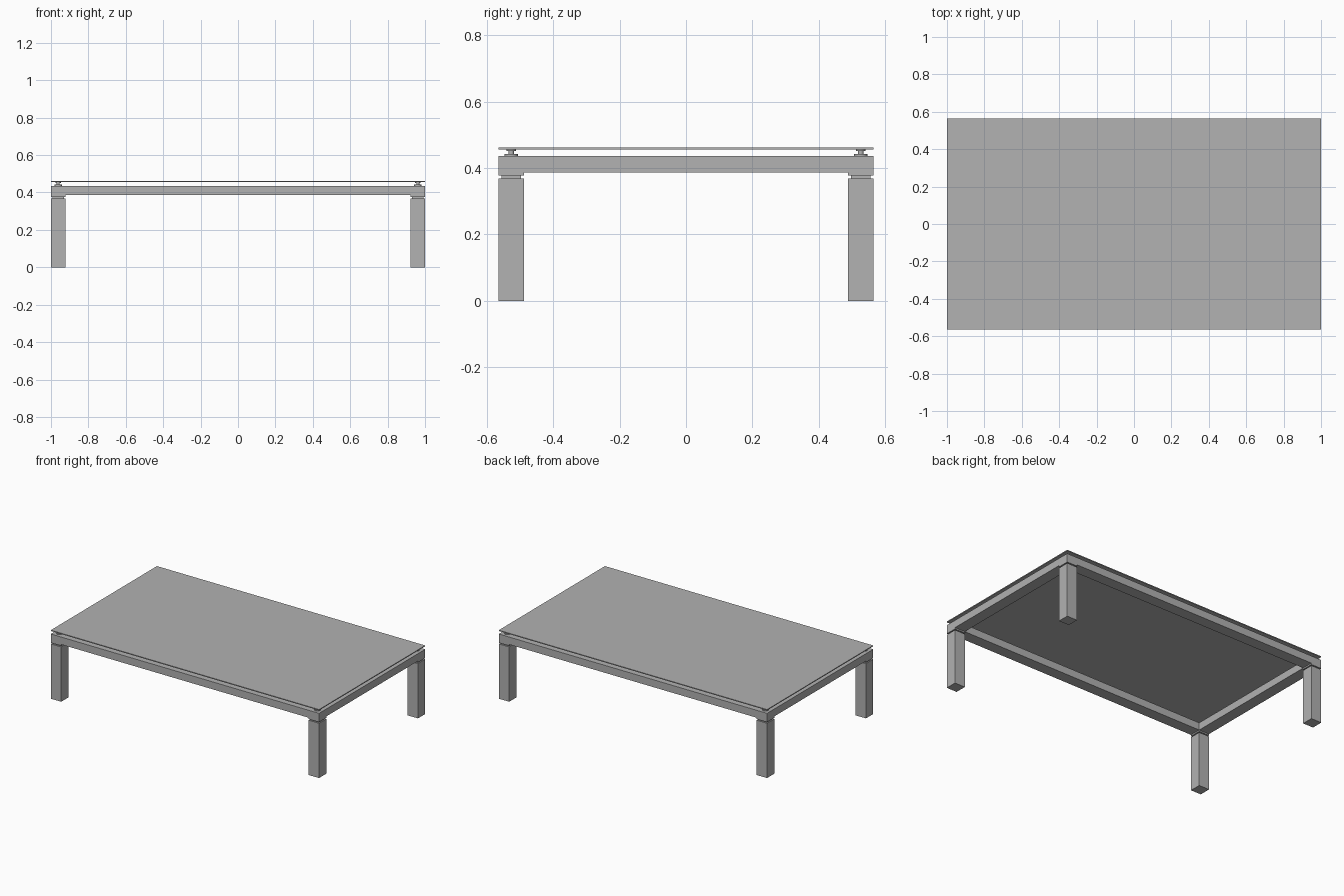
import bpy
import bmesh
from mathutils import Matrix

if "Cube" in bpy.data.objects:
    bpy.data.objects.remove(bpy.data.objects["Cube"], do_unlink=True)

HX, HY = 1.0, 0.565      # half size of the table
LEG = 0.077              # leg and rail width
CX, CY = HX - LEG / 2, HY - LEG / 2

grey = bpy.data.materials.new("mid grey")
grey.use_nodes = True
colour = (0.445, 0.445, 0.445, 1)
grey.diffuse_color = colour
grey.node_tree.nodes["Principled BSDF"].inputs["Base Color"].default_value = colour


def finish(name, bm):
    mesh = bpy.data.meshes.new(name)
    bm.to_mesh(mesh)
    bm.free()
    mesh.materials.append(grey)
    obj = bpy.data.objects.new(name, mesh)
    bpy.context.collection.objects.link(obj)
    return obj


def box(name, x, y, z0, z1, wx, wy):
    bm = bmesh.new()
    place = Matrix.Translation((x, y, (z0 + z1) / 2)) @ Matrix.Diagonal((wx, wy, z1 - z0, 1))
    bmesh.ops.create_cube(bm, size=1, matrix=place)
    return finish(name, bm)


def disc(name, x, y, z0, z1, r0, r1):
    bm = bmesh.new()
    bmesh.ops.create_cone(bm, cap_ends=True, segments=24, radius1=r0, radius2=r1,
                          depth=z1 - z0, matrix=Matrix.Translation((x, y, (z0 + z1) / 2)))
    obj = finish(name, bm)
    bpy.ops.object.select_all(action='DESELECT')
    obj.select_set(True)
    bpy.context.view_layer.objects.active = obj
    bpy.ops.object.shade_smooth_by_angle()


# Thin table top
box("table_top", 0, 0, 0.456, 0.462, 2 * HX, 2 * HY)

# Rails between the corner blocks
for side, word in ((-1, "front"), (1, "back")):
    box(word + "_rail", 0, side * CY, 0.386, 0.436, 2 * (HX - LEG), LEG)
for side, word in ((-1, "right"), (1, "left")):
    box(word + "_rail", side * CX, 0, 0.386, 0.436, LEG, 2 * (HY - LEG))

# Corners: leg, recessed neck, block and the standoff under the top
for sx, xw in ((-1, "right"), (1, "left")):
    for sy, yw in ((-1, "front"), (1, "back")):
        name = f"{yw}_{xw}_"
        x, y = sx * CX, sy * CY
        box(name + "leg", x, y, 0, 0.369, LEG, LEG)
        box(name + "neck", x, y, 0.369, 0.377, 0.06, 0.06)
        box(name + "corner_block", x, y, 0.377, 0.436, LEG, LEG)
        disc(name + "standoff_base", x, y, 0.436, 0.442, 0.02, 0.02)
        disc(name + "standoff_stem", x, y, 0.442, 0.451, 0.008, 0.008)
        disc(name + "standoff_cap", x, y, 0.451, 0.456, 0.014, 0.014)
